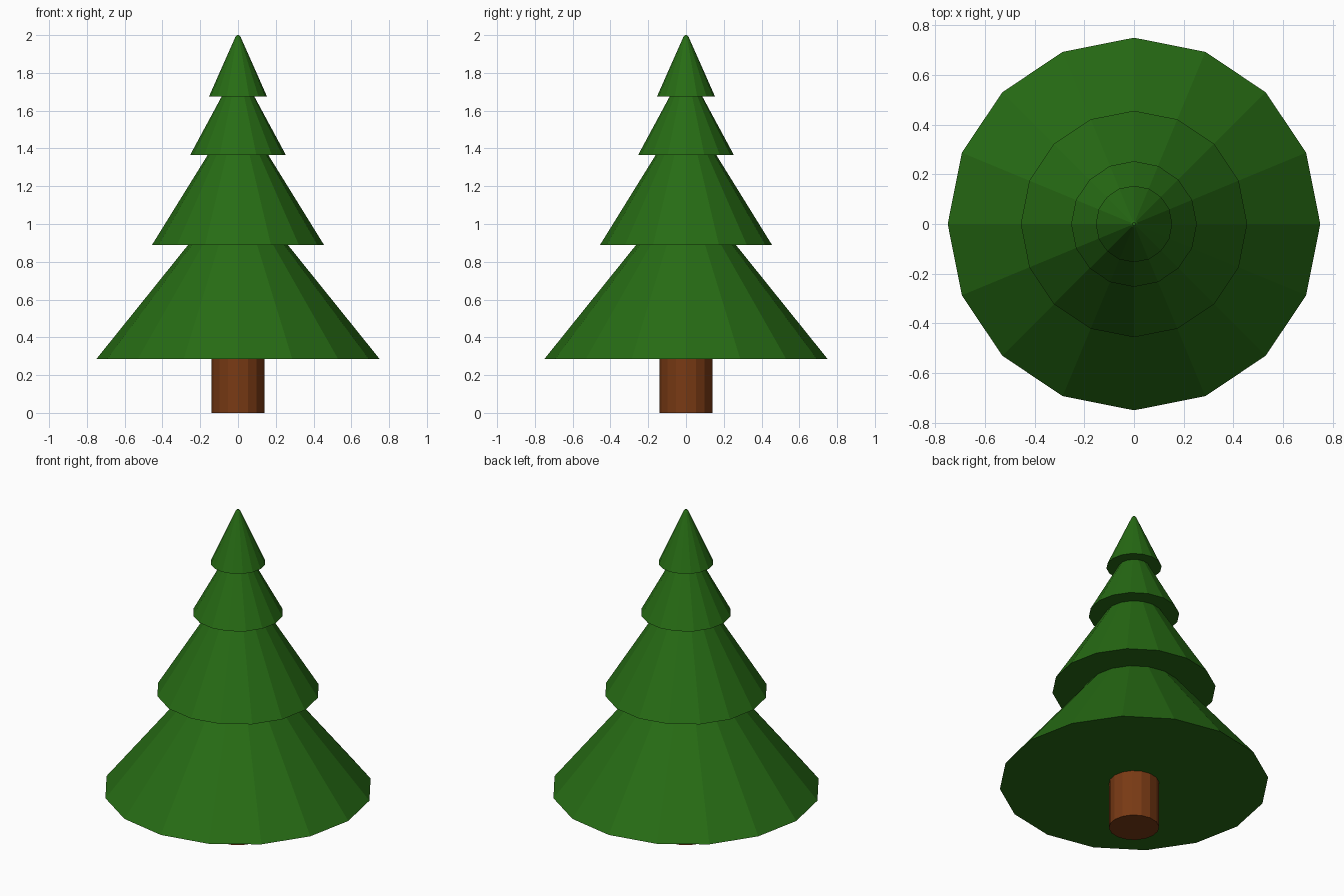
import bpy, bmesh
from math import cos, sin, pi

if "Cube" in bpy.data.objects:
    bpy.data.objects.remove(bpy.data.objects["Cube"])

SIDES = 16


def material(name, color):
    mat = bpy.data.materials.new(name)
    mat.diffuse_color = (*color, 1)
    mat.use_nodes = True
    mat.node_tree.nodes["Principled BSDF"].inputs["Base Color"].default_value = mat.diffuse_color
    return mat


def lathe(name, profile, mat, cap_first=False, cap_last=False):
    """Spin a (radius, z) profile, listed bottom to top, into a flat-faced solid."""
    bm = bmesh.new()
    rings = [[bm.verts.new((r * cos(2 * pi * i / SIDES), r * sin(2 * pi * i / SIDES), z))
              for i in range(SIDES)] for r, z in profile]
    for low, high in zip(rings, rings[1:]):
        for i in range(SIDES):
            j = (i + 1) % SIDES
            bm.faces.new((low[i], low[j], high[j], high[i]))
    if cap_first:
        bm.faces.new(rings[0][::-1])
    if cap_last:
        bm.faces.new(rings[-1])
    mesh = bpy.data.meshes.new(name)
    bm.to_mesh(mesh)
    bm.free()
    mesh.materials.append(mat)
    obj = bpy.data.objects.new(name, mesh)
    bpy.context.collection.objects.link(obj)
    return obj


green = material("needles", (0.02, 0.15, 0.007))
brown = material("bark", (0.19, 0.042, 0.007))

# Trunk
TRUNK_R, TRUNK_TOP = 0.14, 0.285
lathe("trunk", [(TRUNK_R, 0), (TRUNK_R, TRUNK_TOP)], brown, cap_first=True)

# Foliage: each tier is (skirt radius, neck radius, base height)
tiers = [(0.75, 0.265, TRUNK_TOP), (0.456, 0.16, 0.888),
         (0.253, 0.087, 1.366), (0.154, 0.014, 1.674)]
tops = [t[2] for t in tiers[1:]] + [1.99]
profile = [(TRUNK_R, TRUNK_TOP)]
for (skirt, neck, base), top in zip(tiers, tops):
    profile += [(skirt, base), (neck, top)]
profile.append((0.006, 2.0))  # slightly blunted tip
lathe("foliage", profile, green, cap_last=True)
